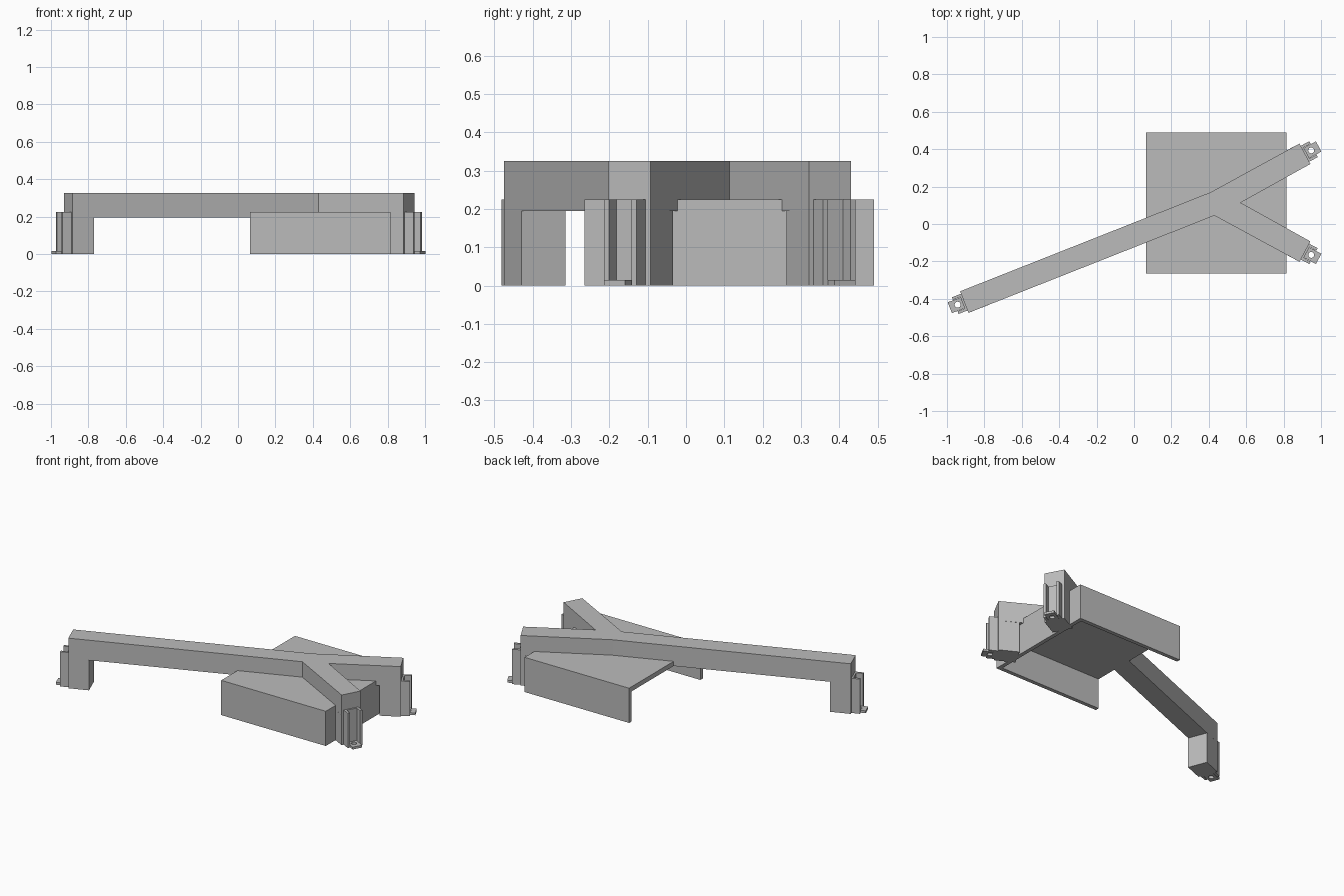
import bpy
import math
from mathutils import Vector

cube = bpy.data.objects.get("Cube")
if cube:
    bpy.data.objects.remove(cube)

# One plain grey for the whole bracket
grey = bpy.data.materials.new("plain_grey")
grey.use_nodes = True
COLOUR = (0.5, 0.5, 0.5, 1)
grey.diffuse_color = COLOUR
grey.node_tree.nodes["Principled BSDF"].inputs["Base Color"].default_value = COLOUR


def prism(name, loops, z0, z1):
    """Extrude flat outlines (extra loops become holes) from z0 to z1."""
    curve = bpy.data.curves.new(name + "_outline", "CURVE")
    curve.dimensions = "2D"
    curve.fill_mode = "BOTH"
    curve.extrude = (z1 - z0) / 2
    for loop in loops:
        spline = curve.splines.new("POLY")
        spline.points.add(len(loop) - 1)
        for point, (x, y) in zip(spline.points, loop):
            point.co = (x, y, 0, 1)
        spline.use_cyclic_u = True
    temp = bpy.data.objects.new(name + "_temp", curve)
    bpy.context.collection.objects.link(temp)
    graph = bpy.context.evaluated_depsgraph_get()
    mesh = bpy.data.meshes.new_from_object(temp.evaluated_get(graph))
    bpy.data.objects.remove(temp)
    mesh.name = name
    mesh.materials.clear()
    mesh.materials.append(grey)
    for poly in mesh.polygons:
        poly.use_smooth = False
        poly.material_index = 0
    obj = bpy.data.objects.new(name, mesh)
    obj.location.z = (z0 + z1) / 2
    bpy.context.collection.objects.link(obj)
    return obj


def rect(x0, y0, x1, y1):
    return [(x0, y0), (x1, y0), (x1, y1), (x0, y1)]


TOP, ARM_BOTTOM, TRAY_TOP = 0.325, 0.195, 0.225
MID = 0.114          # y of the fork's mirror line

# Forked beam
prism("forked_beam", [[
    (-0.885, -0.475), (0.43, 0.045), (0.885, -0.202), (0.943, -0.093),
    (0.57, MID), (0.943, 2 * MID + 0.093), (0.885, 2 * MID + 0.202),
    (0.41, 0.17), (-0.93, -0.36)]], ARM_BOTTOM, TOP)

# Tray: roof with walls on three sides, open towards -x
X0, X1, Y0, Y1, T = 0.065, 0.815, -0.265, 0.49, 0.025
prism("tray_roof", [rect(X0, Y0, X1, Y1)], ARM_BOTTOM, TRAY_TOP)
prism("tray_walls", [[
    (X0, Y0), (X1, Y0), (X1, Y1), (X0, Y1), (X0, Y1 - T),
    (X1 - T, Y1 - T), (X1 - T, Y0 + T), (X0, Y0 + T)]], 0, ARM_BOTTOM)


def foot(name, corner_a, corner_b):
    """Leg, channel clip and drilled tab at the arm end from corner a to b."""
    a, b = Vector(corner_a), Vector(corner_b)
    side = (b - a).normalized()
    out = Vector((side.y, -side.x))
    tip, half = (a + b) / 2, (b - a).length / 2

    def place(points):
        return [tuple(tip + out * p + side * w) for p, w in points]

    prism(name + "_leg", [place(rect(-0.125, -half, 0, half))], 0, ARM_BOTTOM)
    # clip rails stand on the end face
    prism(name + "_clip", [place([
        (-0.01, -0.048), (0.052, -0.048), (0.052, -0.033), (0.01, -0.033),
        (0.01, 0.033), (0.052, 0.033), (0.052, 0.048), (-0.01, 0.048)])],
        0, TRAY_TOP)
    steps = [math.tau * i / 24 for i in range(24)]
    hole = [(0.038 + 0.016 * math.cos(t), 0.016 * math.sin(t)) for t in steps]
    prism(name + "_tab", [place(rect(0, -0.031, 0.083, 0.031)), place(hole)],
          0, 0.015)


foot("long_arm", (-0.93, -0.36), (-0.885, -0.475))
foot("front_prong", (0.885, -0.202), (0.943, -0.093))
foot("back_prong", (0.943, 2 * MID + 0.093), (0.885, 2 * MID + 0.202))
